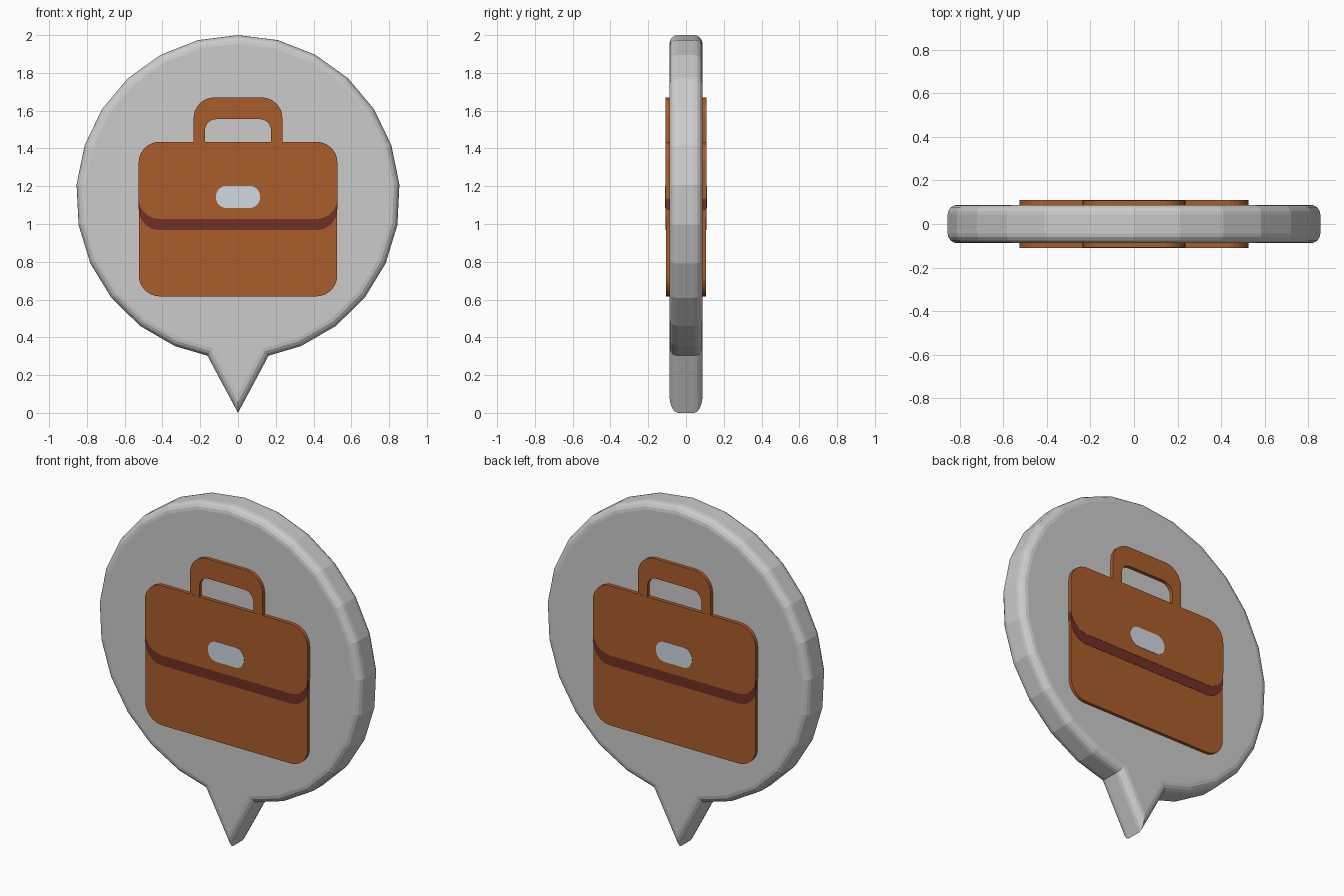
import bpy, bmesh
from math import sin, cos, pi, radians

if "Cube" in bpy.data.objects:
    bpy.data.objects.remove(bpy.data.objects["Cube"])


def material(name, rgb):
    m = bpy.data.materials.new(name)
    m.diffuse_color = (*rgb, 1)
    m.use_nodes = True
    m.node_tree.nodes["Principled BSDF"].inputs["Base Color"].default_value = m.diffuse_color
    return m


def slab(name, outline, half, mat=None, bevel=0.0):
    """Extrude an (x, z) outline symmetrically along y."""
    bm = bmesh.new()
    face = bm.faces.new([bm.verts.new((x, -half, z)) for x, z in outline])
    ext = bmesh.ops.extrude_face_region(bm, geom=[face], use_keep_orig=True)
    for v in ext["geom"]:
        if isinstance(v, bmesh.types.BMVert):
            v.co.y = half
    bmesh.ops.recalc_face_normals(bm, faces=bm.faces)
    if bevel:
        rims = [e for e in bm.edges
                if abs(e.verts[0].co.y - e.verts[1].co.y) < 1e-5]
        bmesh.ops.bevel(bm, geom=rims, offset=bevel, segments=4,
                        profile=0.5, affect='EDGES')
    me = bpy.data.meshes.new(name)
    bm.to_mesh(me)
    bm.free()
    ob = bpy.data.objects.new(name, me)
    bpy.context.collection.objects.link(ob)
    if mat:
        me.materials.append(mat)
    return ob


def arc(cx, cz, r, start, n=8):
    """Quarter arc, counter-clockwise from start degrees."""
    return [(cx + r * cos(radians(start) + pi / 2 * i / n),
             cz + r * sin(radians(start) + pi / 2 * i / n)) for i in range(n + 1)]


def rounded(hx, z0, z1, r):
    pts = (arc(hx - r, z1 - r, r, 0) + arc(-hx + r, z1 - r, r, 90)
           + arc(-hx + r, z0 + r, r, 180) + arc(hx - r, z0 + r, r, 270))
    # drop coincident points where arcs meet
    return [p for i, p in enumerate(pts)
            if abs(p[0] - pts[i - 1][0]) + abs(p[1] - pts[i - 1][1]) > 1e-5]


brown = material("brown_leather", (0.40, 0.11, 0.024))
dark = material("dark_leather", (0.16, 0.03, 0.018))
steel = material("steel", (0.62, 0.70, 0.76))

# Speech-bubble disc with pointed tail
R, CZ, STEP = 0.857, 1.143, radians(14.28)
right = [(R * sin(STEP * i), CZ + R * cos(STEP * i)) for i in range(1, 12)]
right.append((0.162, 0.303))
left = [(-x, z) for x, z in reversed(right)]
slab("marker_disc", [(0, 2.0)] + right + [(0, 0)] + left, 0.088, bevel=0.045)

# Briefcase body, flap shadow, flap and clasp, showing on both faces
slab("case_body", rounded(0.525, 0.617, 1.434, 0.11), 0.106, brown)
slab("flap_shadow", rounded(0.5255, 0.968, 1.433, 0.11), 0.1075, dark)
slab("flap", rounded(0.526, 1.027, 1.435, 0.11), 0.109, brown)
slab("clasp", rounded(0.117, 1.085, 1.202, 0.056), 0.111, steel)

# Handle: inverted U
outer = ([(0.235, 1.43)] + arc(0.125, 1.56, 0.11, 0)
         + arc(-0.125, 1.56, 0.11, 90) + [(-0.235, 1.43)])
inner = ([(0.175, 1.43)] + arc(0.115, 1.495, 0.06, 0)
         + arc(-0.115, 1.495, 0.06, 90) + [(-0.175, 1.43)])
slab("handle", outer + inner[::-1], 0.108, brown)
